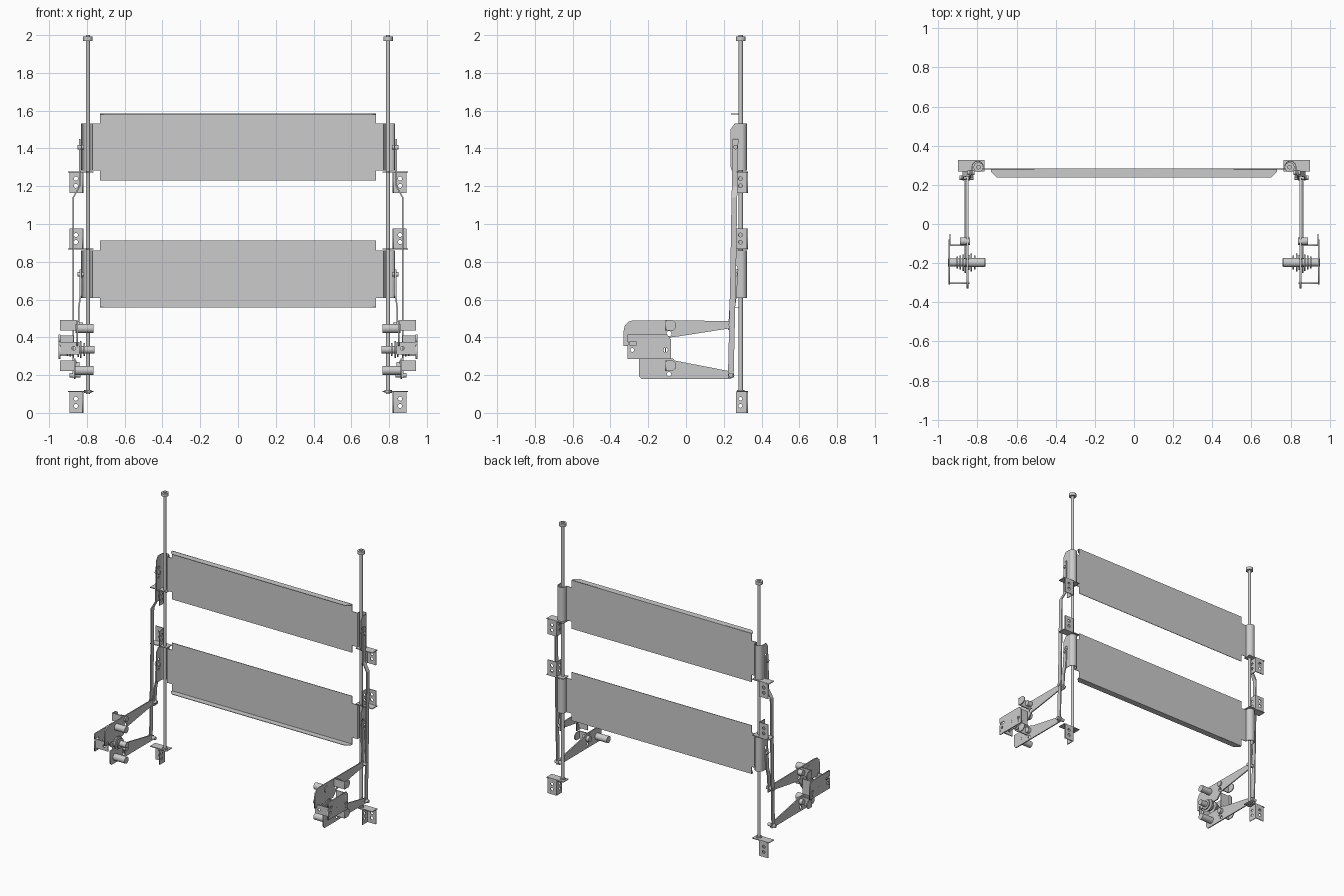
import bpy, bmesh, math
from mathutils import Matrix, Vector

if "Cube" in bpy.data.objects:
    bpy.data.objects.remove(bpy.data.objects["Cube"])

AXES = {  # columns: local u, v, normal
    'x': Matrix(((0, 0, 1), (1, 0, 0), (0, 1, 0))),
    'y': Matrix(((1, 0, 0), (0, 0, -1), (0, 1, 0))),
    'z': Matrix.Identity(3),
}


def finish(name, mesh, mirror=True):
    ob = bpy.data.objects.new(name, mesh)
    bpy.context.collection.objects.link(ob)
    if mirror:
        m = ob.modifiers.new("mirror", 'MIRROR')
        m.use_mirror_merge = False
    return ob


def ring(u, v, r, n=16):
    return [(u + r * math.cos(2 * math.pi * i / n), v + r * math.sin(2 * math.pi * i / n)) for i in range(n)]


def plate(name, axis, at, outline, t=.006, holes=(), mirror=True):
    """Flat sheet with round holes (u, v, r), centred at `at` on its normal axis."""
    cu = bpy.data.curves.new(name, 'CURVE')
    cu.dimensions, cu.fill_mode, cu.extrude = '2D', 'BOTH', t / 2
    for loop in [outline] + [ring(*h) for h in holes]:
        s = cu.splines.new('POLY')
        s.points.add(len(loop) - 1)
        for p, (u, v) in zip(s.points, loop):
            p.co = (u, v, 0, 1)
        s.use_cyclic_u = True
    tmp = bpy.data.objects.new(name, cu)
    bpy.context.collection.objects.link(tmp)
    dg = bpy.context.evaluated_depsgraph_get()
    dg.update()
    mesh = bpy.data.meshes.new_from_object(tmp.evaluated_get(dg))
    bpy.data.objects.remove(tmp)
    off = {'x': (at, 0, 0), 'y': (0, at, 0), 'z': (0, 0, at)}[axis]
    mesh.transform(Matrix.Translation(off) @ AXES[axis].to_4x4())
    return finish(name, mesh, mirror)


def rect(u0, u1, v0, v1):
    return [(u0, v0), (u1, v0), (u1, v1), (u0, v1)]


def rod(name, a, b, r, n=24):
    """Cylinder between two points."""
    a, b = Vector(a), Vector(b)
    bm = bmesh.new()
    bmesh.ops.create_cone(bm, cap_ends=True, segments=n, radius1=r, radius2=r, depth=(b - a).length)
    rot = (b - a).to_track_quat('Z', 'Y').to_matrix().to_4x4()
    bmesh.ops.transform(bm, matrix=Matrix.Translation((a + b) / 2) @ rot, verts=bm.verts)
    for f in bm.faces:
        f.smooth = len(f.verts) == 4
    for e in bm.edges:
        e.smooth = all(len(f.verts) == 4 for f in e.link_faces)
    me = bpy.data.meshes.new(name)
    bm.to_mesh(me)
    bm.free()
    return finish(name, me)


def bar(name, pts, w=.03, t=.008):
    """Flat bent bar running upward through pts, wide in y and thin in x."""
    bm = bmesh.new()
    secs = [[bm.verts.new((x + sx * t / 2, y + sy * w / 2, z))
             for sx, sy in ((-1, -1), (1, -1), (1, 1), (-1, 1))] for x, y, z in pts]
    for s0, s1 in zip(secs, secs[1:]):
        for i in range(4):
            j = (i + 1) % 4
            bm.faces.new((s0[i], s0[j], s1[j], s1[i]))
    bm.faces.new(secs[0][::-1])
    bm.faces.new(secs[-1])
    me = bpy.data.meshes.new(name)
    bm.to_mesh(me)
    bm.free()
    return finish(name, me)


RX, RY = .795, .29

# Guide rods with end collars
rod("guide_rod", (RX, RY, .10), (RX, RY, 2.0), .011)
rod("rod_top_collar", (RX, RY, 1.97), (RX, RY, 1.992), .025)
rod("rod_bottom_collar", (RX, RY, .105), (RX, RY, .122), .02)

# Sliding panels with end channels wrapped around the rods
for label, z0, flange_z in (("upper", 1.23, 1.583), ("lower", .557, .559)):
    z1, a, b = z0 + .355, z0 + .052, z0 + .302
    half = [(.73, z0), (.73, a), (.77, a), (.77, b), (.73, b), (.73, z1)]
    plate(label + "_panel", 'y', .281, half + [(-x, z) for x, z in half[::-1]], .004, mirror=False)
    plate(label + "_panel_flange", 'z', flange_z,
          [(-.70, .237), (.70, .237), (.73, .265), (.73, .281), (-.73, .281), (-.73, .265)], .004, mirror=False)
    arc = [(math.cos(math.pi * i / 12), math.sin(math.pi * i / 12)) for i in range(13)]
    shell = [(RX + .004 + .031 * c, RY + .002 + .031 * s) for c, s in arc]
    inner = [(RX + .004 + .027 * c, RY + .002 + .027 * s) for c, s in arc[::-1]]
    ch = plate(label + "_panel_channel", 'z', (a + b) / 2,
               shell + [(.768, .279), (.772, .279)] + inner, b - a)
    plate(label + "_channel_side", 'x', .828,
          [(.243, a), (.293, a), (.293, b), (.258, b), (.236, b - .03), (.236, a + .02)], .005,
          [(.262, b - .09, .012), (.262, b - .16, .008)])
    rod(label + "_hinge_bolt", (.815, .262, b - .125), (.85, .262, b - .125), .012)

# Wall brackets: two upright plates and a horizontal rod tab
for label, z0, tab in (("bottom", 0, .113), ("middle", .867, .867), ("top", 1.165, 1.276)):
    plate(label + "_bracket_wall", 'y', .324, rect(.82, .892, z0, z0 + .11), .006,
          [(.858, z0 + .037, .011), (.858, z0 + .075, .011)])
    plate(label + "_bracket_side", 'x', .822, rect(.264, .324, z0, z0 + .11), .006,
          [(.288, z0 + .037, .01), (.288, z0 + .075, .01)])
    plate(label + "_bracket_tab", 'z', tab, rect(.765, .9, .268, .327), .006)

# Lift bars
bar("long_lift_bar", [(.872, .237, .185), (.872, .25, .75), (.872, .256, 1.14), (.838, .258, 1.2), (.838, .262, 1.45)])
bar("short_lift_bar", [(.842, .238, .44), (.842, .245, .56), (.836, .252, .61), (.836, .262, .76)])

# Swing arms
plate("upper_arm", 'x', .851,
      [(-.33, .355), (-.12, .355), (-.08, .40), (-.04, .405), (.235, .448), (.25, .467), (.235, .487), (-.28, .49),
       (-.305, .483), (-.323, .465), (-.33, .435)], .008, [(-.09, .42, .014)])
plate("lower_arm", 'x', .863,
      [(-.235, .18), (.235, .18), (.252, .188), (.256, .2), (.252, .212), (.235, .22), (-.06, .277), (-.07, .287),
       (-.25, .287), (-.25, .195)], .008, [(-.205, .225, .01), (-.09, .205, .012)])
for label, z in (("upper", .463), ("lower", .25)):
    plate(label + "_arm_flange", 'y', -.108, rect(.855, .943, z - .028, z + .028), .008)
    plate(label + "_arm_ear", 'x', .94, [(-.112, z - .028), (-.07, z - .028), (-.052, z - .012),
                                        (-.052, z + .012), (-.07, z + .028), (-.112, z + .028)], .006)
    rod(label + "_arm_pivot", (.838, -.088, z), (.89, -.088, z), .02)
for label, z0, x, y in (("upper", .467, .851, .237), ("lower", .2, .863, .237)):
    rod(label + "_arm_tip_pin", (x - .03, y, z0), (x + .03, y, z0), .012)

# Pivot base with folded edges
plate("pivot_base", 'x', .945,
      [(-.31, .285), (-.08, .285), (-.08, .39), (-.1, .415), (-.31, .415), (-.31, .375), (-.262, .375), (-.262, .36),
       (-.31, .36)], .008, [(-.285, .333, .01), (-.108, .333, .012)])
plate("pivot_base_front_flange", 'y', -.303, rect(.84, .949, .31, .375), .008, [(.87, .342, .01)])
plate("pivot_base_rear_flange", 'y', -.108, rect(.87, .949, .3, .41), .006)

# Rollers, axle and spring discs
rod("axle", (.76, -.197, .335), (.95, -.197, .335), .02)
rod("upper_roller", (.765, -.197, .447), (.86, -.197, .447), .024)
rod("lower_roller", (.765, -.197, .225), (.868, -.197, .225), .024)
for i, (x, r) in enumerate(((.815, .035), (.832, .045), (.846, .038), (.872, .042), (.888, .036), (.903, .03))):
    rod("spring_disc_%d" % i, (x - .004, -.197, .335), (x + .004, -.197, .335), r)
